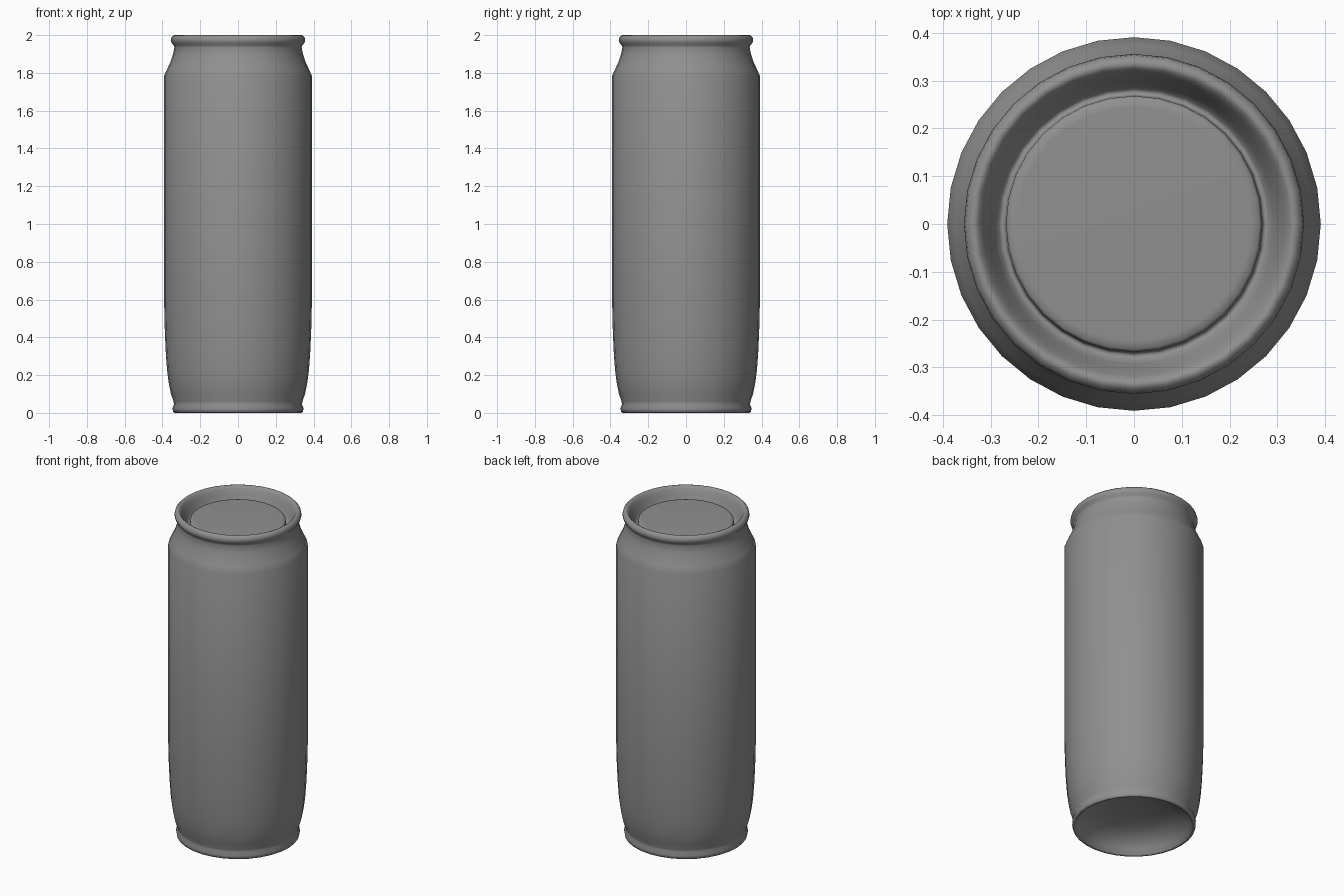
import bpy, bmesh, math

if "Cube" in bpy.data.objects:
    bpy.data.objects.remove(bpy.data.objects["Cube"])

SIDES = 32

# dark grey metal
metal = bpy.data.materials.new("dark_grey_metal")
metal.diffuse_color = (0.28, 0.28, 0.28, 1)
metal.use_nodes = True
metal.node_tree.nodes["Principled BSDF"].inputs["Base Color"].default_value = metal.diffuse_color


def lathe(name, profile):
    """Spin a (radius, z) profile around the z axis; radius 0 closes to a pole."""
    bm = bmesh.new()
    rings = []
    for r, z in profile:
        if r == 0:
            rings.append([bm.verts.new((0, 0, z))] * SIDES)
        else:
            rings.append([bm.verts.new((r * math.cos(2 * math.pi * i / SIDES),
                                        r * math.sin(2 * math.pi * i / SIDES), z))
                          for i in range(SIDES)])
    for a, b in zip(rings, rings[1:]):
        for i in range(SIDES):
            j = (i + 1) % SIDES
            bm.faces.new(list(dict.fromkeys((a[i], a[j], b[j], b[i]))))
    bmesh.ops.recalc_face_normals(bm, faces=bm.faces)
    mesh = bpy.data.meshes.new(name)
    bm.to_mesh(mesh)
    bm.free()
    mesh.materials.append(metal)
    obj = bpy.data.objects.new(name, mesh)
    bpy.context.collection.objects.link(obj)
    bpy.ops.object.select_all(action='DESELECT')
    obj.select_set(True)
    bpy.context.view_layer.objects.active = obj
    bpy.ops.object.shade_smooth_by_angle(angle=math.radians(100))
    return obj


# domed underside, foot ring, wall, shoulder, rolled rim, groove and lid panel
underside = [(0, 0.125), (0.1, 0.122), (0.2, 0.105), (0.27, 0.075), (0.31, 0.035), (0.325, 0.008)]
foot = [(0.334, 0.0), (0.344, 0.005), (0.347, 0.025), (0.339, 0.045), (0.341, 0.06)]
wall = [(0.355, 0.1), (0.367, 0.16), (0.376, 0.23), (0.383, 0.33),
        (0.388, 0.45), (0.391, 0.58), (0.391, 1.785)]
shoulder = [(0.375, 1.82), (0.357, 1.86), (0.344, 1.9), (0.337, 1.935)]
rim = [(0.34, 1.945), (0.351, 1.958), (0.356, 1.972), (0.353, 1.988),
       (0.343, 1.998), (0.335, 2.0), (0.327, 1.996)]
lid = [(0.318, 1.982), (0.306, 1.955), (0.293, 1.92), (0.283, 1.902), (0.274, 1.897),
       (0.269, 1.91), (0.268, 1.938), (0.262, 1.945), (0.245, 1.946), (0, 1.946)]

lathe("drink_can", underside + foot + wall + shoulder + rim + lid)
